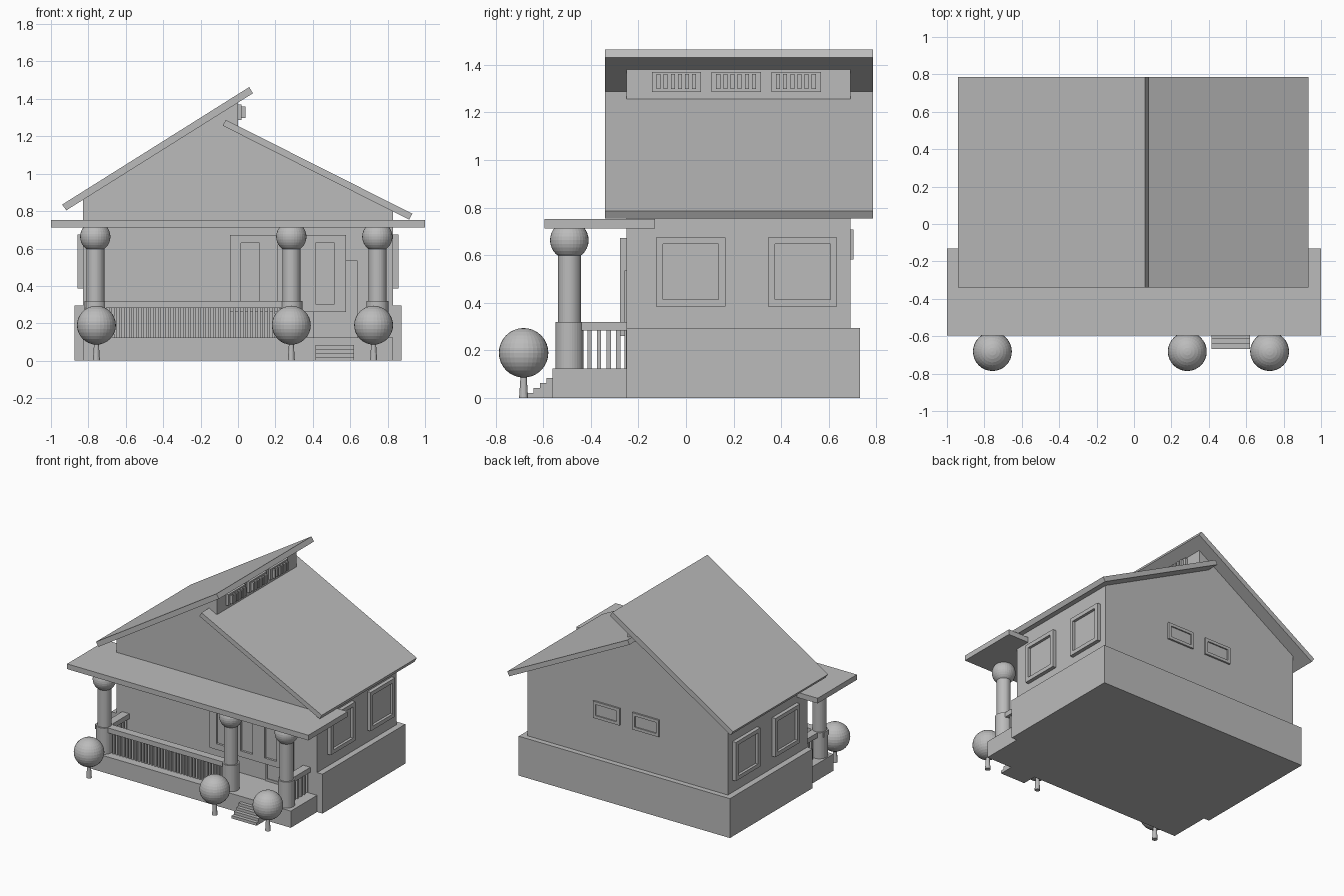
import bpy, bmesh
from mathutils import Vector

if "Cube" in bpy.data.objects:
    bpy.data.objects.remove(bpy.data.objects["Cube"])

grey = bpy.data.materials.new("plain grey")
grey.use_nodes = True
colour = (0.5, 0.5, 0.5, 1)
grey.diffuse_color = colour
grey.node_tree.nodes["Principled BSDF"].inputs["Base Color"].default_value = colour


def finish(name, bm):
    bmesh.ops.recalc_face_normals(bm, faces=bm.faces)
    mesh = bpy.data.meshes.new(name)
    bm.to_mesh(mesh)
    bm.free()
    mesh.materials.append(grey)
    obj = bpy.data.objects.new(name, mesh)
    bpy.context.scene.collection.objects.link(obj)
    return obj


def add_box(bm, lo, hi):
    lo, hi = Vector(lo), Vector(hi)
    verts = bmesh.ops.create_cube(bm, size=1)["verts"]
    for v in verts:
        v.co = (lo + hi) / 2 + v.co * (hi - lo)


def boxes(name, pairs):
    bm = bmesh.new()
    for lo, hi in pairs:
        add_box(bm, lo, hi)
    return finish(name, bm)


def prism(name, profile, y0, y1):
    """Extrude an x-z outline along y."""
    bm = bmesh.new()
    face = bm.faces.new([bm.verts.new((x, y0, z)) for x, z in profile])
    new = bmesh.ops.extrude_face_region(bm, geom=[face])["geom"]
    for v in new:
        if isinstance(v, bmesh.types.BMVert):
            v.co.y = y1
    return finish(name, bm)


def lathe(name, x, y, profile, sides=32):
    """Spin an r-z outline about a vertical axis."""
    bm = bmesh.new()
    rings = []
    for r, z in profile:
        ring = bmesh.ops.create_circle(bm, segments=sides, radius=r)["verts"]
        for v in ring:
            v.co += Vector((x, y, z))
        rings.append(ring)
    for a, b in zip(rings, rings[1:]):
        for i in range(sides):
            j = (i + 1) % sides
            bm.faces.new((a[i], a[j], b[j], b[i]))
    bm.faces.new(rings[0])
    bm.faces.new(rings[-1])
    return finish(name, bm)


def ball(name, x, y, z, r):
    bm = bmesh.new()
    bmesh.ops.create_uvsphere(bm, u_segments=32, v_segments=16, radius=r)
    bmesh.ops.translate(bm, verts=bm.verts, vec=(x, y, z))
    return finish(name, bm)


def framed(name, place, u0, u1, z0, z1, rim, depth, pane, panes=None):
    """Frame with recessed panes; place(u, out, z) maps onto the wall."""
    panes = panes or [(u0 + rim, u1 - rim)]
    p0, p1 = z0 + rim, z1 - rim
    pieces = [(u0, u1, z0, p0, depth), (u0, u1, p1, z1, depth)]
    edges = [u0] + [u for pair in panes for u in pair] + [u1]
    for i, (a, b) in enumerate(zip(edges, edges[1:])):
        pieces.append((a, b, p0, p1, pane if i % 2 else depth))
    return boxes(name, [(place(a, 0, c), place(b, d, e)) for a, b, c, e, d in pieces])


# House body and foundation
boxes("foundation", [((-0.875, -0.25, 0), (0.875, 0.73, 0.295))])
prism("house_walls", [(-0.83, 0.29), (-0.83, 0.865), (0, 1.385), (0, 1.225),
                      (0.83, 0.805), (0.83, 0.29)], -0.25, 0.69)

# Roof slabs and porch roof
prism("tall_roof", [(-0.94, 0.835), (-0.918, 0.804), (0.08, 1.43), (0.06, 1.463)], -0.34, 0.785)
prism("low_roof", [(-0.065, 1.288), (-0.082, 1.257), (0.915, 0.754), (0.932, 0.786)], -0.34, 0.785)
boxes("porch_roof", [((-1, -0.595, 0.713), (1, -0.13, 0.752))])

# Clerestory windows
for k in range(3):
    y = -0.143 + 0.251 * k
    bars = [((0, y, 1.286), (0.02, y + 0.207, 1.37))]
    for i in range(6):
        b = y + 0.019 + 0.03 * i
        bars.append(((0.01, b, 1.297), (0.04, b + 0.017, 1.36)))
    boxes("clerestory_window", bars)

# Side and back windows
for s in (-1, 1):
    for y in (0.02, 0.49):
        framed("side_window", lambda u, o, z: (s * (0.83 + o), u, z),
               y - 0.145, y + 0.145, 0.385, 0.675, 0.029, 0.028, 0.008)
for x in (0.17, -0.155):
    framed("back_window", lambda u, o, z: (u, 0.69 + o, z),
           x - 0.11, x + 0.11, 0.582, 0.708, 0.022, 0.013, 0.004)


# Front window and door
def front(u, o, z):
    return (u, -0.25 - o, z)


framed("front_window", front, -0.042, 0.578, 0.26, 0.673, 0.044, 0.028, 0.012,
       [(0.015, 0.115), (0.215, 0.315), (0.415, 0.515)])
framed("front_door", front, 0.405, 0.64, 0.125, 0.535, 0.018, 0.009, 0.003)

# Porch floor and steps
boxes("porch_floor", [((-0.83, -0.56, 0), (0.83, -0.24, 0.125))])
boxes("steps", [((0.415, -0.667 + 0.027 * i, 0), (0.62, -0.55, 0.0212 * (i + 1)))
                for i in range(4)])

# Porch columns
for x in (-0.763, 0.285, 0.745):
    lathe("column", x, -0.49, [(0.059, 0.12), (0.059, 0.32), (0.048, 0.32), (0.048, 0.65)])
    ball("column_capital", x, -0.49, 0.663, 0.081)

# Railings
front_rail = [((-0.82, -0.52, 0.283), (0.335, -0.46, 0.32))]
for i in range(35):
    x = -0.69 + 0.0265 * i
    front_rail.append(((x, -0.5, 0.12), (x + 0.014, -0.48, 0.29)))
boxes("front_railing", front_rail)
for c in (-0.755, 0.745):
    rail = [((c - 0.03, -0.49, 0.283), (c + 0.03, -0.25, 0.32))]
    for i in range(5):
        y = -0.413 + 0.04 * i
        rail.append(((c - 0.009, y, 0.12), (c + 0.009, y + 0.017, 0.29)))
    boxes("side_railing", rail)

# Round bushes on short stems
for x in (-0.757, 0.285, 0.725):
    lathe("bush_stem", x, -0.682, [(0.019, 0), (0.011, 0.12)], 16)
    ball("bush", x, -0.682, 0.19, 0.104)
